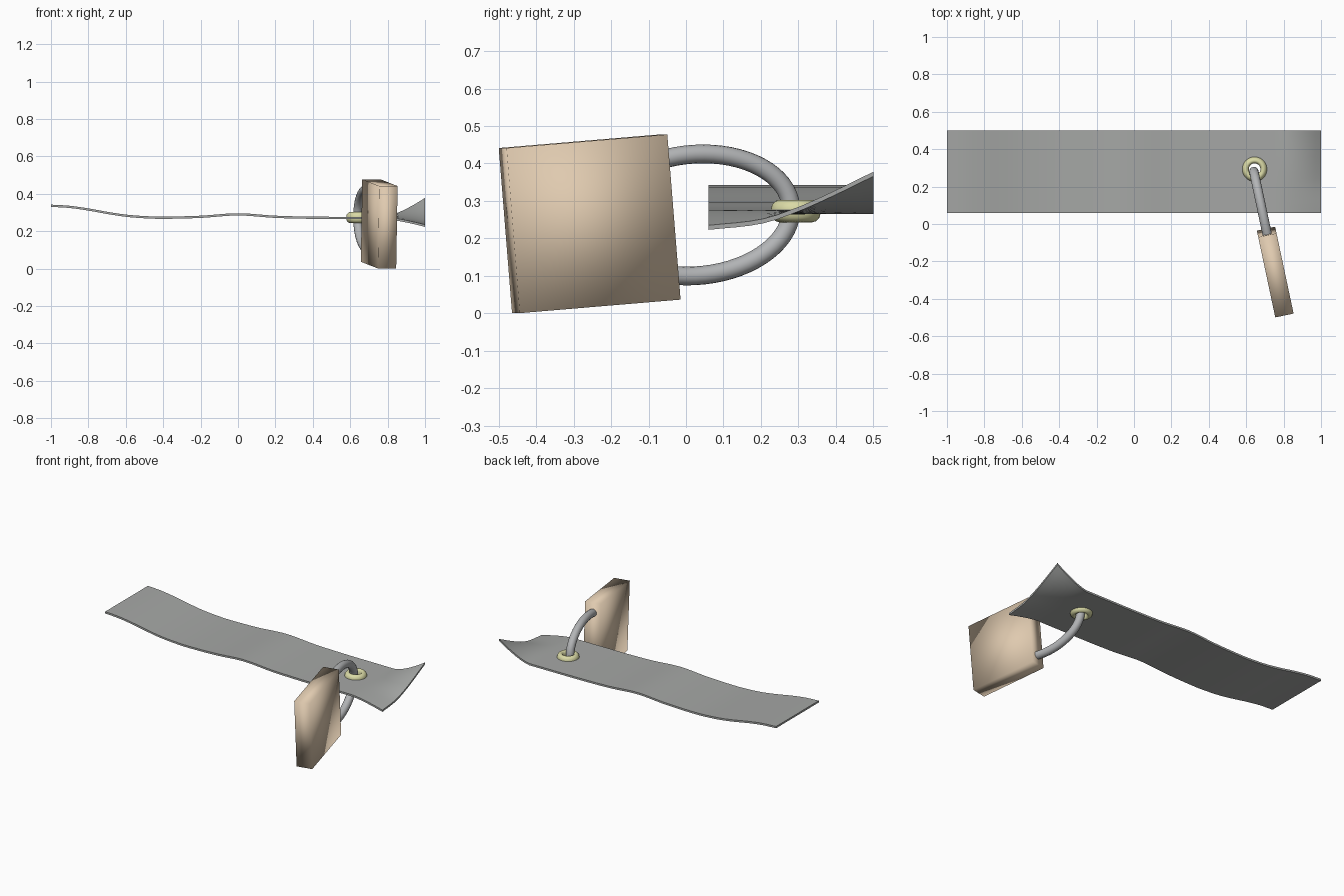
import bpy, bmesh, math
from mathutils import Vector, Matrix

if "Cube" in bpy.data.objects:
    bpy.data.objects.remove(bpy.data.objects["Cube"])


def material(name, rgb):
    m = bpy.data.materials.new(name)
    m.diffuse_color = (*rgb, 1)
    m.use_nodes = True
    m.node_tree.nodes["Principled BSDF"].inputs["Base Color"].default_value = m.diffuse_color
    return m


STRAP = material("grey strap", (0.38, 0.39, 0.38))
STEEL = material("light steel", (0.45, 0.46, 0.47))
BRASS = material("pale brass", (0.70, 0.70, 0.38))
TAN = material("tan body", (0.74, 0.59, 0.43))


def make(name, bm, mat, angle=180):
    bmesh.ops.recalc_face_normals(bm, faces=bm.faces)
    me = bpy.data.meshes.new(name)
    bm.to_mesh(me)
    bm.free()
    me.materials.append(mat)
    ob = bpy.data.objects.new(name, me)
    bpy.context.collection.objects.link(ob)
    bpy.ops.object.select_all(action='DESELECT')
    ob.select_set(True)
    bpy.context.view_layer.objects.active = ob
    bpy.ops.object.shade_smooth_by_angle(angle=math.radians(angle))
    return ob


def interp(pts, t):
    """Smooth (Catmull-Rom) height through (position, height) points."""
    i = max(k for k in range(len(pts) - 1) if k == 0 or pts[k][0] <= t)
    p = [pts[min(max(i + k, 0), len(pts) - 1)] for k in (-1, 0, 1, 2)]
    h = p[2][0] - p[1][0]
    u = (t - p[1][0]) / h
    m1 = h * (p[2][1] - p[0][1]) / (p[2][0] - p[0][0])
    m2 = h * (p[3][1] - p[1][1]) / (p[3][0] - p[1][0])
    return ((2*u**3 - 3*u**2 + 1) * p[1][1] + (u**3 - 2*u**2 + u) * m1
            + (3*u**2 - 2*u**3) * p[2][1] + (u**3 - u**2) * m2)


# Strap: wavy band whose right end curls up at the back
WAVE = [(-1, .336), (-.9, .33), (-.8, .316), (-.7, .298), (-.6, .283), (-.5, .275),
        (-.4, .272), (-.2, .277), (0, .290), (.2, .277), (.4, .272), (.6, .271), (1, .27)]
CURL = [(.06, .229), (.2, .245), (.3, .278), (.4, .323), (.5, .372)]
NX, NY, T = 64, 12, 0.012


def strap_z(x, y):
    w = max(0, (x - 0.78) / 0.22) ** 1.4
    return interp(WAVE, x) * (1 - w) + interp(CURL, y) * w


bm = bmesh.new()
layers = []
for dz in (-T / 2, T / 2):
    layers.append([[bm.verts.new((x, y, strap_z(x, y) + dz))
                    for y in (0.06 + 0.44 * j / NY for j in range(NY + 1))]
                   for x in (-1 + 2 * i / NX for i in range(NX + 1))])
for g in layers:
    for i in range(NX):
        for j in range(NY):
            bm.faces.new((g[i][j], g[i+1][j], g[i+1][j+1], g[i][j+1]))
a, b = layers
for i in range(NX):
    for j in (0, NY):
        bm.faces.new((a[i][j], a[i+1][j], b[i+1][j], b[i][j]))
for j in range(NY):
    for i in (0, NX):
        bm.faces.new((a[i][j], a[i][j+1], b[i][j+1], b[i][j]))
strap = make("strap", bm, STRAP, 40)

# Hole through the strap under the grommet
EYE = Vector((0.645, 0.293, 0.273))
bm = bmesh.new()
bmesh.ops.create_cone(bm, cap_ends=True, segments=32, radius1=.045, radius2=.045,
                      depth=.2, matrix=Matrix.Translation(EYE))
cutter = make("hole_cutter", bm, STRAP)
cutter.hide_render = True
bpy.context.view_layer.objects.active = strap
mod = strap.modifiers.new("hole", 'BOOLEAN')
mod.operation, mod.solver, mod.object = 'DIFFERENCE', 'EXACT', cutter
bpy.ops.object.modifier_move_to_index(modifier="hole", index=0)
bpy.ops.object.modifier_apply(modifier="hole")
bpy.data.objects.remove(cutter)


def tube_grid(bm, rings, closed):
    n = len(rings[0])
    for i in range(len(rings) - (0 if closed else 1)):
        r, s = rings[i], rings[(i + 1) % len(rings)]
        for j in range(n):
            bm.faces.new((r[j], s[j], s[(j+1) % n], r[(j+1) % n]))


# Grommet: rounded section revolved around the hole
bm = bmesh.new()
SEC = [(.031, -.012), (.036, -.025), (.044, -.030), (.054, -.027), (.063, -.018),
       (.066, -.006), (.066, .006), (.063, .018), (.054, .027), (.044, .030),
       (.036, .025), (.031, .012)]
rings = []
for k in range(40):
    t = 2 * math.pi * k / 40
    rings.append([bm.verts.new(EYE + Vector((r * math.cos(t), r * math.sin(t), z)))
                  for r, z in SEC])
tube_grid(bm, rings, True)
make("grommet", bm, BRASS)

# Padlock frame: local x = thickness, y = towards the shackle, z = height
LOCK = (Matrix.Translation((0.755, -0.257, 0.239))
        @ Matrix.Rotation(math.radians(12), 4, 'Z')
        @ Matrix.Rotation(math.radians(4.7), 4, 'X'))

# Padlock body: softly shaded block
bm = bmesh.new()
bmesh.ops.create_cube(bm, size=1, matrix=LOCK @ Matrix.Diagonal((0.1, 0.44, 0.442, 1)))
make("padlock_body", bm, TAN)

# Shackle: elliptical loop passing through the grommet
bm = bmesh.new()
rings = []
A, B, R = 0.262, 0.162, 0.025
for k in range(41):
    t = math.radians(-110 + 220 * k / 40)
    c = Vector((0, 0.289 + A * math.cos(t), B * math.sin(t)))
    n = Vector((0, B * math.cos(t), A * math.sin(t))).normalized()
    ring = []
    for j in range(16):
        p = 2 * math.pi * j / 16
        ring.append(bm.verts.new(LOCK @ (c + R * (n * math.cos(p) + Vector((math.sin(p), 0, 0))))))
    rings.append(ring)
tube_grid(bm, rings, False)
bm.faces.new(rings[0])
bm.faces.new(rings[-1])
make("shackle", bm, STEEL, 60)
